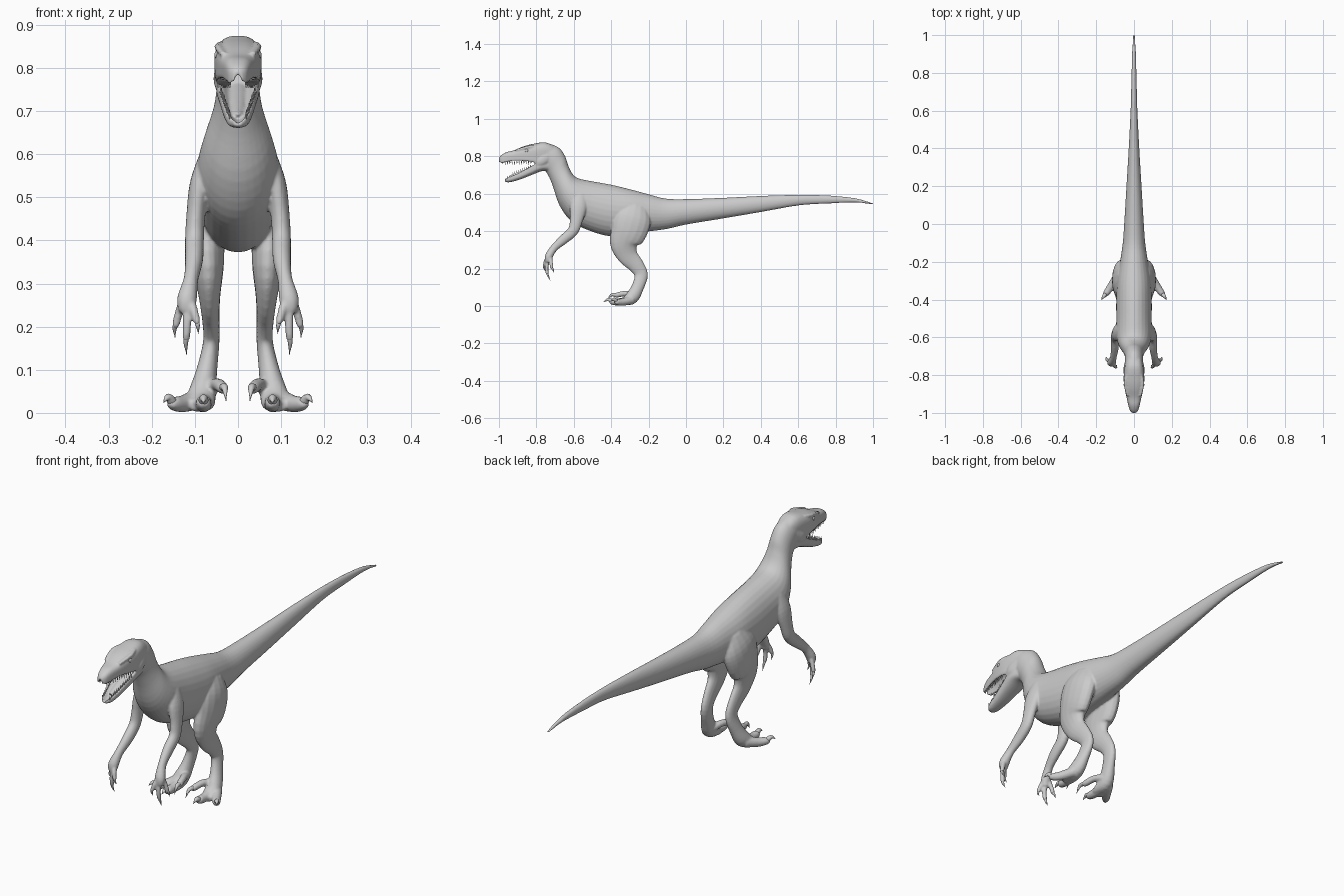
import bpy, bmesh, math
from mathutils import Vector


def smooth_path(pts, k=4):
    """Catmull-Rom interpolation of tuples of any length."""
    out = []
    for i in range(len(pts) - 1):
        a, b, c, d = pts[max(i - 1, 0)], pts[i], pts[i + 1], pts[min(i + 2, len(pts) - 1)]
        for j in range(k):
            t = j / k
            out.append([0.5 * (2 * q + (r - p) * t + (2 * p - 5 * q + 4 * r - s) * t * t
                               + (3 * q - p - 3 * r + s) * t ** 3) for p, q, r, s in zip(a, b, c, d)])
    return out + [list(pts[-1])]


def skin_rings(bm, rings, n, power=1.0, dish=0):
    """Bridge oval rings; power < 1 squares them, dish hollows top (1) or underside (-1)."""
    loops = []
    for c, side, up in rings:
        loop = []
        for i in range(n):
            a = 2 * math.pi * i / n
            u, v = math.cos(a), math.sin(a)
            pu = math.copysign(abs(u) ** power, u)
            pv = math.copysign(abs(v) ** power, v)
            if dish and v * dish > 0:
                s = abs(v)
                pu, pv = u, dish * 1.7 * (s ** 0.5 - 1.1 * s ** 3)
            loop.append(bm.verts.new(c + side * pu + up * pv))
        loops.append(loop)
    faces = [bm.faces.new((p[i], p[(i + 1) % n], q[(i + 1) % n], q[i]))
             for p, q in zip(loops, loops[1:]) for i in range(n)]
    faces += [bm.faces.new(loops[0]), bm.faces.new(loops[-1])]
    bmesh.ops.recalc_face_normals(bm, faces=faces)


def spine(bm, pts, n=28, power=1.0, dish=0):
    """Central part; each section is (top y, top z, bottom y, bottom z, half width)."""
    rings = [(Vector((0, (ty + by) / 2, (tz + bz) / 2)), Vector((max(w, 0.002), 0, 0)),
              Vector((0, (ty - by) / 2, (tz - bz) / 2))) for ty, tz, by, bz, w in smooth_path(pts)]
    skin_rings(bm, rings, n, power, dish)


def limb(bm, pts, n=16):
    """Pair of mirrored limbs; each section is (x, y, z, width radius, depth radius)."""
    path = smooth_path(pts)
    for m in (1, -1):
        cs = [Vector((p[0] * m, p[1], p[2])) for p in path]
        rings = []
        for i, p in enumerate(path):
            t = (cs[min(i + 1, len(cs) - 1)] - cs[max(i - 1, 0)]).normalized()
            side = (Vector((1, 0, 0)) - t * t.x).normalized()
            rings.append((cs[i], side * max(p[3], .0008), t.cross(side) * max(p[4], .0008)))
        skin_rings(bm, rings, n)


def finish(name, bm):
    me = bpy.data.meshes.new(name)
    for f in bm.faces:
        f.smooth = True
    bm.to_mesh(me)
    bm.free()
    ob = bpy.data.objects.new(name, me)
    bpy.context.collection.objects.link(ob)
    return ob


skin = bmesh.new()
# tail, torso and neck
spine(skin, [
    (1, .549, 1, .541, .005), (.9, .577, .91, .553, .010), (.75, .591, .75, .547, .014),
    (.6, .594, .6, .537, .018), (.4, .588, .4, .502, .028), (.2, .578, .2, .468, .040),
    (0, .571, 0, .435, .052), (-.11, .574, -.1, .412, .060), (-.2, .597, -.2, .398, .074),
    (-.3, .624, -.3, .385, .090), (-.4, .648, -.4, .372, .094), (-.5, .666, -.51, .400, .094),
    (-.575, .682, -.61, .450, .094), (-.608, .708, -.675, .535, .080), (-.630, .752, -.712, .640, .058),
    (-.646, .800, -.735, .695, .050), (-.678, .845, -.755, .725, .049), (-.730, .868, -.775, .750, .048)])
# skull and upper jaw
spine(skin, [
    (-.69, .845, -.73, .745, .040), (-.75, .874, -.77, .752, .050), (-.82, .866, -.82, .766, .055),
    (-.87, .853, -.87, .772, .050), (-.92, .832, -.92, .773, .039), (-.96, .822, -.96, .767, .030),
    (-.988, .806, -.988, .761, .021), (-1, .792, -1, .770, .009)], power=.75, dish=-1)
# lower jaw
spine(skin, [
    (-.73, .800, -.725, .715, .040), (-.79, .772, -.765, .722, .050), (-.84, .742, -.825, .700, .043),
    (-.90, .710, -.89, .675, .034), (-.95, .690, -.945, .661, .025), (-.972, .681, -.968, .664, .010)],
    power=.85, dish=1)
# tongue
spine(skin, [(-.75, .775, -.75, .735, .025), (-.83, .738, -.82, .715, .020), (-.90, .706, -.895, .692, .013),
             (-.93, .694, -.93, .688, .005)], n=12)
# jaw muscles and brow ridges
limb(skin, [(.035, -.74, .80, .015, .03), (.045, -.775, .775, .012, .026), (.043, -.80, .755, .007, .016)])
limb(skin, [(.036, -.80, .855, .008, .008), (.046, -.845, .849, .009, .008), (.034, -.91, .832, .007, .006)], 10)

# hind legs
limb(skin, [
    (.050, -.27, .53, .035, .070), (.066, -.285, .47, .046, .100), (.073, -.305, .40, .043, .097),
    (.069, -.330, .335, .036, .078), (.066, -.312, .27, .025, .056), (.063, -.265, .215, .020, .042),
    (.062, -.240, .165, .019, .036), (.072, -.258, .10, .024, .033), (.083, -.290, .045, .032, .036),
    (.088, -.335, .022, .034, .020), (.090, -.355, .018, .025, .015)])
# arms
limb(skin, [
    (.070, -.565, .595, .020, .035), (.088, -.575, .53, .024, .045), (.098, -.587, .455, .022, .034),
    (.101, -.605, .400, .022, .029), (.102, -.655, .355, .021, .026), (.109, -.705, .310, .017, .020),
    (.118, -.733, .265, .023, .021), (.120, -.738, .235, .018, .015)])

# fingers and toes: three joints each, then a curved claw
claws = bmesh.new()
digits = [
    # fingers
    [(.122, -.728, .270, .012), (.136, -.722, .235, .010), (.144, -.718, .205, .009), (.147, -.712, .195), (.146, -.705, .175)],
    [(.119, -.735, .260, .012), (.118, -.745, .210, .010), (.120, -.742, .175, .009), (.121, -.737, .160), (.119, -.725, .135)],
    [(.114, -.733, .270, .012), (.102, -.752, .235, .010), (.095, -.758, .210, .008), (.093, -.758, .200), (.092, -.748, .183)],
    # toes
    [(.083, -.300, .030, .024), (.080, -.360, .021, .020), (.080, -.395, .024, .017), (.080, -.415, .034), (.080, -.440, .022)],
    [(.095, -.290, .032, .024), (.128, -.340, .021, .020), (.150, -.370, .022, .016), (.162, -.385, .036), (.173, -.402, .024)],
    [(.065, -.280, .055, .018), (.048, -.325, .066, .015), (.036, -.370, .058, .014), (.031, -.400, .058), (.028, -.420, .028)]]
for a, b, c, d, tip in digits:
    r = c[3]
    limb(skin, [(*p[:3], p[3], p[3]) for p in (a, b, c)]
         + [(*(Vector(c[:3]).lerp(Vector(d), .45)), r * .6, r * .6)], 12)
    limb(claws, [(*c[:3], r * .7, r * .7), (*d, r * .55, r * .55), (*tip, 0, 0)], 10)

body = finish("body_skin", skin)
rem = body.modifiers.new("blend", 'REMESH')
rem.mode, rem.voxel_size, rem.use_smooth_shade = 'VOXEL', .0045, True
sm = body.modifiers.new("soften", 'SMOOTH')
sm.factor, sm.iterations = .5, 4
finish("claws", claws)

# teeth along both jaws
teeth = bmesh.new()
for i in range(13):
    t = i / 12
    y = -.83 - .15 * t
    x = .047 - .029 * t
    limb(teeth, [(x, y, .776 - .006 * t, .003, .004), (x, y + .002, .755 - .002 * (i % 2), 0, 0)], 6)
    y, z = -.83 - .125 * t, .746 - .060 * t
    x = .040 - .022 * t
    limb(teeth, [(x, y, z - .004, .003, .004), (x, y - .002, z + .012, 0, 0)], 6)
finish("teeth", teeth)

# eyes
eyes = bmesh.new()
for s in (1, -1):
    r = bmesh.ops.create_uvsphere(eyes, u_segments=16, v_segments=10, radius=.012)
    bmesh.ops.translate(eyes, verts=r["verts"], vec=(s * .043, -.852, .830))
finish("eyes", eyes)
